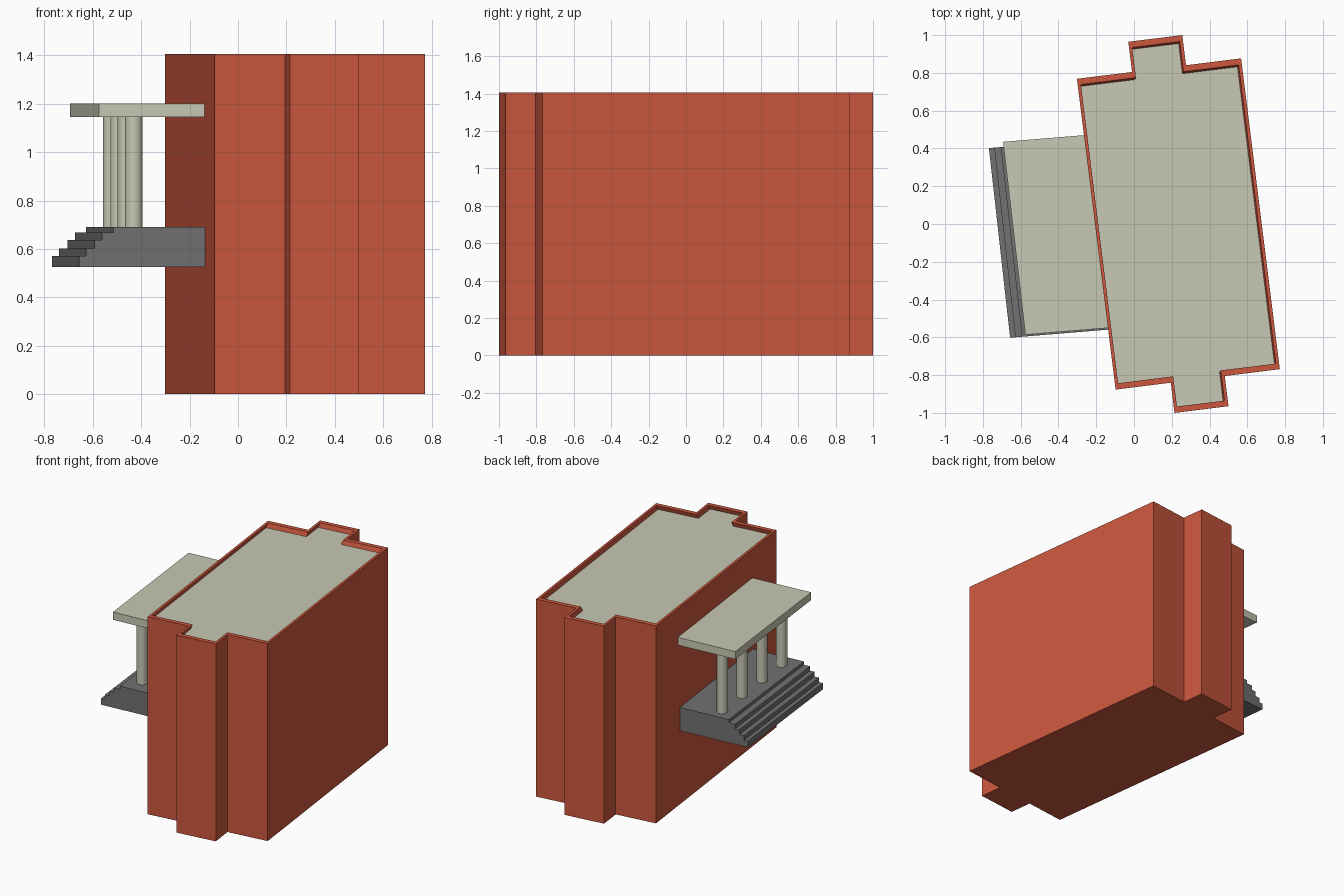
import bpy, bmesh, math
from mathutils import Matrix, Vector

cube = bpy.data.objects.get("Cube")
if cube:
    bpy.data.objects.remove(cube, do_unlink=True)


def material(name, rgb):
    m = bpy.data.materials.new(name)
    m.use_nodes = True
    m.diffuse_color = (*rgb, 1)
    m.node_tree.nodes["Principled BSDF"].inputs["Base Color"].default_value = (*rgb, 1)
    return m


BRICK = material("brick red", (0.60, 0.095, 0.048))
CREAM = material("pale cream", (0.58, 0.58, 0.46))
GREY = material("stone grey", (0.165, 0.165, 0.17))


def loft(name, rings, mats, last_cap=0):
    """Bridge closed rings in order and cap both ends."""
    bm = bmesh.new()
    loops = [[bm.verts.new(p) for p in ring] for ring in rings]
    for a, b in zip(loops, loops[1:]):
        for i in range(len(a)):
            j = (i + 1) % len(a)
            bm.faces.new((a[i], a[j], b[j], b[i]))
    bm.faces.new(loops[0])
    bm.faces.new(loops[-1]).material_index = last_cap
    bmesh.ops.recalc_face_normals(bm, faces=bm.faces)
    mesh = bpy.data.meshes.new(name)
    bm.to_mesh(mesh)
    bm.free()
    for m in mats:
        mesh.materials.append(m)
    ob = bpy.data.objects.new(name, mesh)
    bpy.context.collection.objects.link(ob)
    return ob


# Main block: long footprint with a projecting bay at each end
PLACE = Matrix.Translation((0.235, 0, 0)) @ Matrix.Rotation(math.radians(7.1), 4, "Z")


def footprint(z, side=0, end=0, shift=(0, 0)):
    w, h = 0.438 - side, 0.829 - end
    bw, bh = 0.144 - side, 0.99 - end
    half = [(-w, h), (-bw, h), (-bw, bh), (bw, bh), (bw, h), (w, h)]
    pts = half + [(-x, -y) for x, y in half]
    return [PLACE @ Vector((x + shift[0], y + shift[1], z)) for x, y in pts]


TOP = 1.405
loft("main_building", [
    footprint(0),
    footprint(TOP),
    footprint(TOP, 0.017, 0.032),
    footprint(TOP - 0.03, 0.017, 0.032, (-0.008, -0.01)),
], [BRICK, CREAM], last_cap=1)

# Porch base with steps along its outer edge
SLOPE = 0.082
treads = [0, 0.028, 0.063, 0.095, 0.141]
levels = [0.525, 0.57, 0.602, 0.636, 0.667, 0.69]
profile = [(0, levels[0])]
for i, d in enumerate(treads):
    if i:
        profile.append((d, levels[i]))
    profile.append((d, levels[i + 1]))
DEPTH = 0.545
profile += [(DEPTH, levels[-1]), (DEPTH, levels[0])]


def step_ring(x, y):
    return [(x + d, y + d * SLOPE, z) for d, z in profile]


loft("porch_steps", [step_ring(-0.656, -0.602), step_ring(-0.768, 0.402)], [GREY])

# Porch canopy
corners = [(-0.575, -0.586), (-0.11, -0.548), (-0.23, 0.473), (-0.693, 0.435)]
loft("porch_canopy", [[(x, y, z) for x, y in corners] for z in (1.145, 1.2)], [CREAM])

# Row of columns
for i in range(4):
    t = i / 3
    bpy.ops.mesh.primitive_cylinder_add(
        vertices=32, radius=0.036, depth=0.47,
        location=(-0.43 - 0.092 * t, -0.463 + 0.8 * t, 0.918))
    col = bpy.context.object
    col.name = f"porch_column_{i + 1}"
    col.data.materials.append(CREAM)
    bpy.ops.object.shade_smooth_by_angle()
